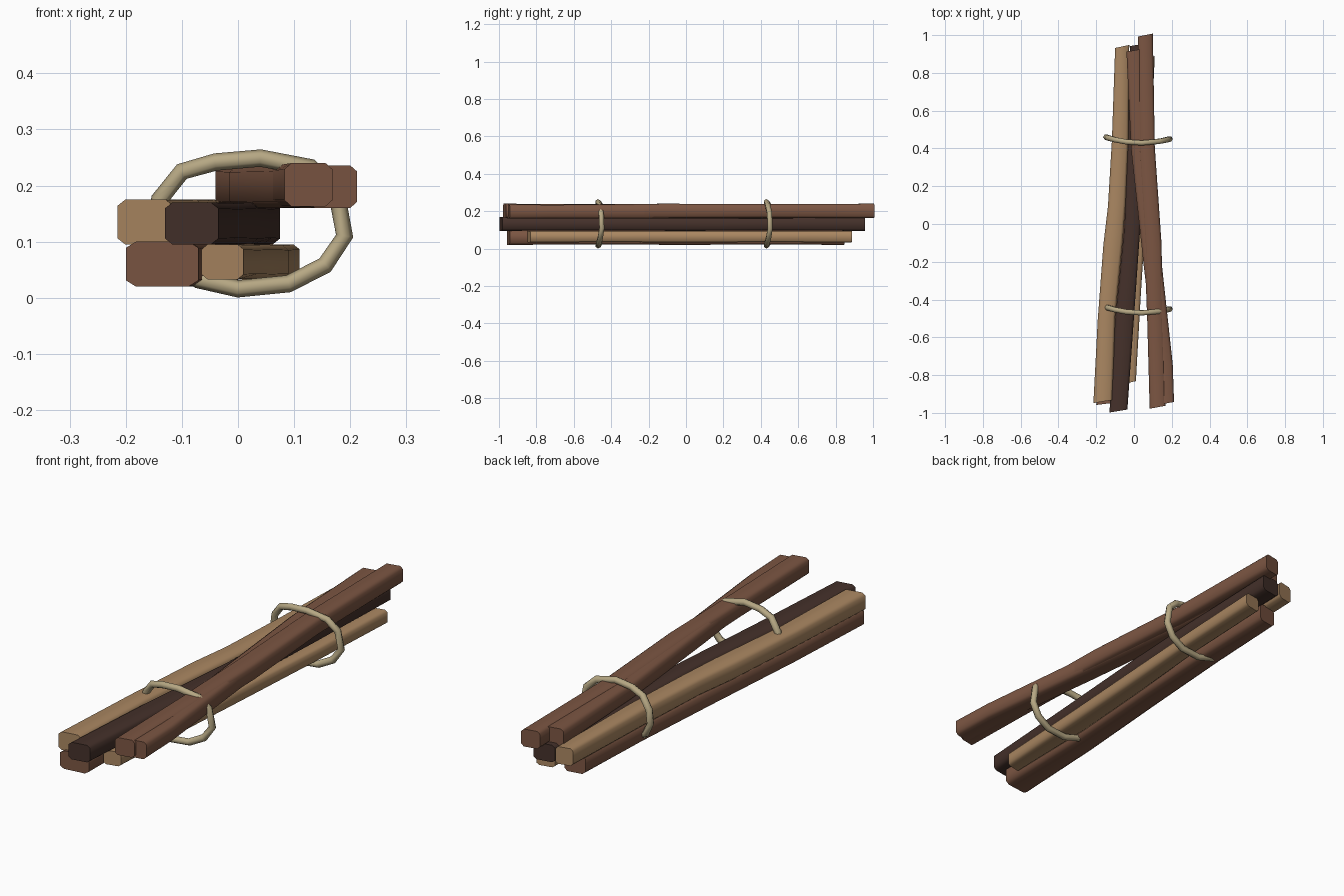
import bpy, bmesh, math
from mathutils import Vector

cube = bpy.data.objects.get("Cube")
if cube:
    bpy.data.objects.remove(cube, do_unlink=True)


def material(name, rgb):
    m = bpy.data.materials.new(name)
    m.use_nodes = True
    col = (*rgb, 1)
    m.diffuse_color = col
    m.node_tree.nodes["Principled BSDF"].inputs["Base Color"].default_value = col
    return m


BROWN = material("brown bark", (0.20, 0.092, 0.055))
DARK = material("dark bark", (0.058, 0.030, 0.023))
TAN = material("tan wood", (0.40, 0.24, 0.12))
ROPE = material("pale rope", (0.47, 0.39, 0.23))


def finish(name, bm, mat, angle):
    bmesh.ops.recalc_face_normals(bm, faces=bm.faces)
    mesh = bpy.data.meshes.new(name)
    bm.to_mesh(mesh)
    bm.free()
    mesh.materials.append(mat)
    obj = bpy.data.objects.new(name, mesh)
    bpy.context.collection.objects.link(obj)
    bpy.ops.object.select_all(action='DESELECT')
    obj.select_set(True)
    bpy.context.view_layer.objects.active = obj
    bpy.ops.object.shade_smooth_by_angle(angle=math.radians(angle))
    return obj


def skin(bm, rings, closed=False):
    """Join a row of vertex rings with quads."""
    n = len(rings[0])
    pairs = list(zip(rings, rings[1:]))
    if closed:
        pairs.append((rings[-1], rings[0]))
    for a, b in pairs:
        for i in range(n):
            j = (i + 1) % n
            bm.faces.new((a[i], a[j], b[j], b[i]))


def stick(name, mat, bottom, top, stations):
    """Loft a chamfered block through (y, left edge, right edge) stations."""
    bm = bmesh.new()
    rings = []
    for k, (y, x0, x1) in enumerate(stations):
        cx, hw = (x0 + x1) / 2, (x1 - x0) / 2
        cz, hh = (bottom + top) / 2, (top - bottom) / 2
        hh *= 1 - 0.05 * (k % 2)
        c = 0.72
        outline = [(1, -c), (1, c), (c, 1), (-c, 1),
                   (-1, c), (-1, -c), (-c, -1), (c, -1)]
        rings.append([bm.verts.new((cx + u * hw, y + 0.008 * u, cz + v * hh))
                      for u, v in outline])
    skin(bm, rings)
    bm.faces.new(rings[0])
    bm.faces.new(rings[-1])
    return finish(name, bm, mat, 60)


# Lower layer
stick("lower_brown_stick", BROWN, 0.02, 0.10,
      [(-0.95, -0.20, -0.07), (-0.5, -0.18, -0.065),
       (0, -0.14, -0.03), (0.45, -0.11, -0.01), (0.84, -0.09, 0.0)])
stick("lower_tan_stick", TAN, 0.033, 0.095,
      [(-0.84, -0.065, 0.01), (-0.4, -0.06, 0.035),
       (0, -0.03, 0.06), (0.45, 0.01, 0.09), (0.88, 0.03, 0.11)])

# Middle layer
stick("middle_tan_stick", TAN, 0.095, 0.175,
      [(-0.94, -0.215, -0.115), (-0.5, -0.192, -0.10),
       (-0.1, -0.162, -0.06), (0.1, -0.138, -0.045),
       (0.45, -0.117, -0.03), (0.94, -0.10, -0.025)])
stick("middle_dark_stick", DARK, 0.095, 0.17,
      [(-0.99, -0.13, -0.035), (-0.5, -0.10, 0.0),
       (0, -0.05, 0.035), (0.45, -0.035, 0.06), (0.95, -0.02, 0.075)])

# Upper layer, two sticks crossing
stick("upper_long_stick", BROWN, 0.163, 0.24,
      [(-0.97, 0.083, 0.168), (-0.5, 0.07, 0.155), (-0.1, 0.055, 0.145),
       (0.4, 0.025, 0.11), (1.0, 0.02, 0.10)])
stick("upper_short_stick", BROWN, 0.16, 0.236,
      [(-0.95, 0.125, 0.212), (-0.75, 0.115, 0.205), (-0.2, 0.05, 0.145),
       (0.4, -0.015, 0.08), (0.92, -0.04, 0.05)])


# Rope ties: hexagonal tube swept round a lumpy loop of (x, z) points
LOOP = [(-0.14, 0.175), (-0.10, 0.225), (-0.04, 0.242), (0.04, 0.249),
        (0.13, 0.232), (0.175, 0.19), (0.19, 0.11), (0.155, 0.058),
        (0.09, 0.025), (0, 0.016), (-0.07, 0.032), (-0.12, 0.065),
        (-0.148, 0.12)]


def rope_tie(name, y, radius=0.0155, sides=6):
    bm = bmesh.new()
    pts = [Vector((x, y + 0.9 * (x - 0.02) ** 2 - 0.03 * x, z)) for x, z in LOOP]
    rings = []
    for i, p in enumerate(pts):
        along = (pts[(i + 1) % len(pts)] - pts[i - 1]).normalized()
        out = along.cross(Vector((0, 1, 0))).normalized()
        side = along.cross(out)
        ring = []
        for k in range(sides):
            a = math.tau * k / sides
            ring.append(bm.verts.new(p + radius * (out * math.cos(a) + side * math.sin(a))))
        rings.append(ring)
    skin(bm, rings, closed=True)
    return finish(name, bm, ROPE, 70)


rope_tie("back_rope_tie", 0.43)
rope_tie("front_rope_tie", -0.47)
